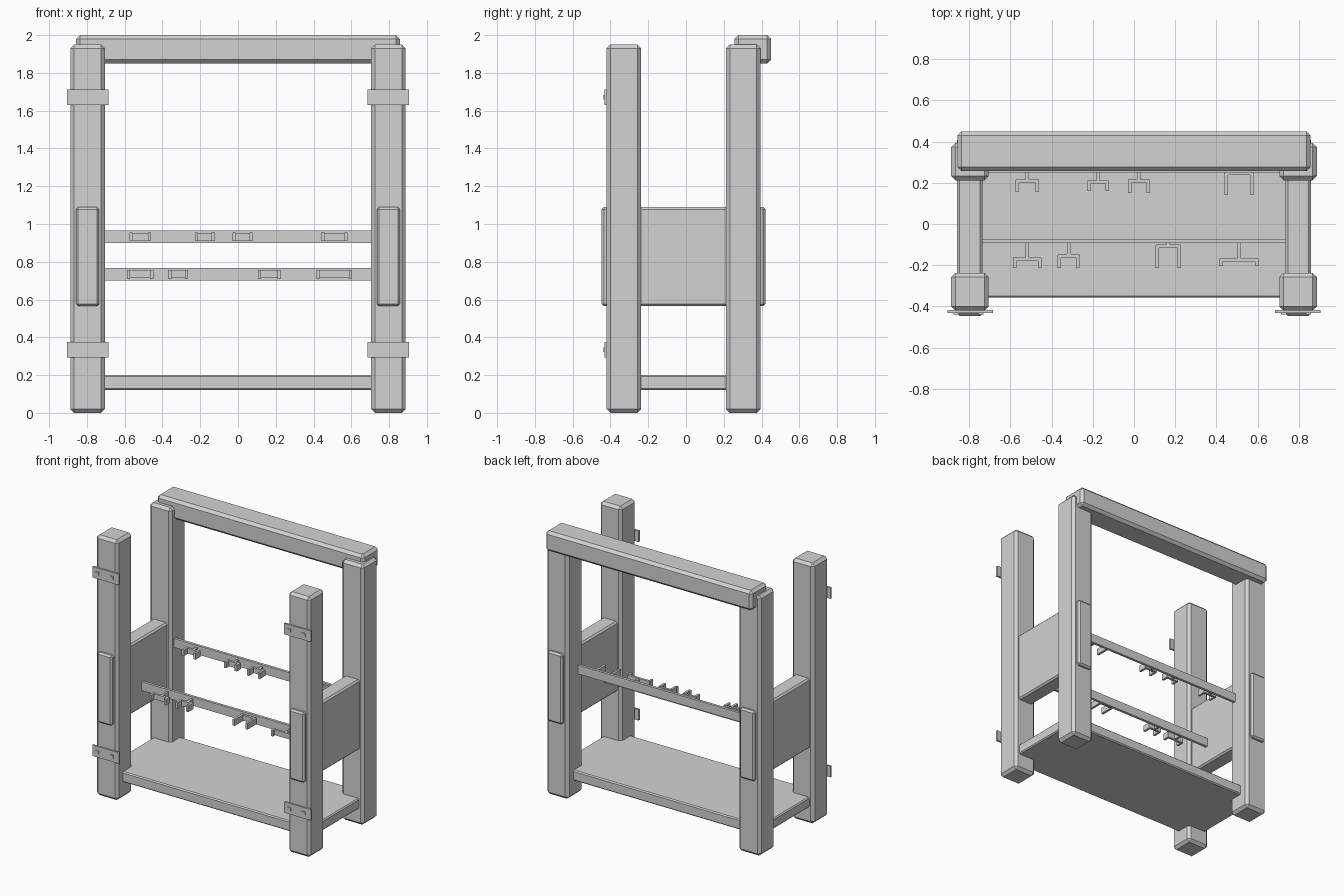
import bpy

grey = bpy.data.materials.new("plain_grey")
grey.diffuse_color = (0.65, 0.65, 0.65, 1)


def box(name, x, y, z, bevel=0.0):
    """Box from (min, max) ranges, with optional flat chamfer."""
    r = (x, y, z)
    bpy.ops.mesh.primitive_cube_add(size=1, location=[(a + b) / 2 for a, b in r])
    ob = bpy.context.object
    ob.name = name
    ob.scale = [b - a for a, b in r]
    bpy.ops.object.transform_apply(location=False, rotation=False, scale=True)
    ob.data.materials.append(grey)
    if bevel:
        m = ob.modifiers.new("chamfer", 'BEVEL')
        m.width = bevel
        m.segments = 1
    return ob


def mirrored(s, a, b):
    return (a, b) if s > 0 else (-b, -a)


for s, side in ((-1, "left"), (1, "right")):
    # Posts
    px = mirrored(s, 0.705, 0.887)
    box(side + "_front_post", px, (-0.42, -0.238), (0, 1.95), 0.02)
    box(side + "_back_post", px, (0.212, 0.394), (0, 1.95), 0.02)
    # Side panel running through both posts
    box(side + "_side_panel", mirrored(s, 0.735, 0.858), (-0.447, 0.42), (0.565, 1.09), 0.012)
    # Bracket plates with two bolts each
    cx = s * 0.795
    for level, cz in (("lower", 0.335), ("upper", 1.672)):
        box(f"{side}_{level}_bracket", (cx - 0.11, cx + 0.11), (-0.431, -0.417), (cz - 0.041, cz + 0.041))
        for dx in (-0.068, 0.052):
            box(f"{side}_{level}_bolt", (cx + dx - 0.013, cx + dx + 0.013),
                (-0.438, -0.425), (cz - 0.012, cz + 0.012))

# Top beam and bottom shelf
box("top_beam", (-0.857, 0.857), (0.257, 0.45), (1.85, 2.0), 0.02)
box("bottom_shelf", (-0.855, 0.855), (-0.357, 0.327), (0.122, 0.2), 0.008)

# Rails with forked hooks: (x min, x max, bar front, bar back, prong tip)
rails = (
    ("upper", 0.25, 0.27, 0.90, (
        (-0.575, -0.46, 0.20, 0.217, 0.155), (-0.228, -0.122, 0.195, 0.212, 0.16),
        (-0.03, 0.077, 0.20, 0.217, 0.15), (0.44, 0.58, 0.238, 0.255, 0.14))),
    ("lower", -0.092, -0.072, 0.70, (
        (-0.588, -0.448, -0.18, -0.163, -0.213), (-0.37, -0.264, -0.162, -0.145, -0.213),
        (0.105, 0.227, -0.117, -0.10, -0.213), (0.415, 0.604, -0.183, -0.166, -0.204))),
)
for name, y0, y1, z, hooks in rails:
    box(name + "_rail", (-0.745, 0.745), (y0, y1), (z, z + 0.066))
    for x0, x1, b0, b1, tip in hooks:
        c = (x0 + x1) / 2
        box(name + "_hook_stem", (c - 0.008, c + 0.008), (b0 + 0.005, y0 + 0.005), (z + 0.016, z + 0.05))
        box(name + "_hook_bar", (x0 + 0.002, x1 - 0.002), (b0, b1), (z + 0.013, z + 0.053))
        for p in (x0, x1 - 0.017):
            box(name + "_hook_prong", (p, p + 0.017), (tip, b1 - 0.004), (z + 0.01, z + 0.056))
